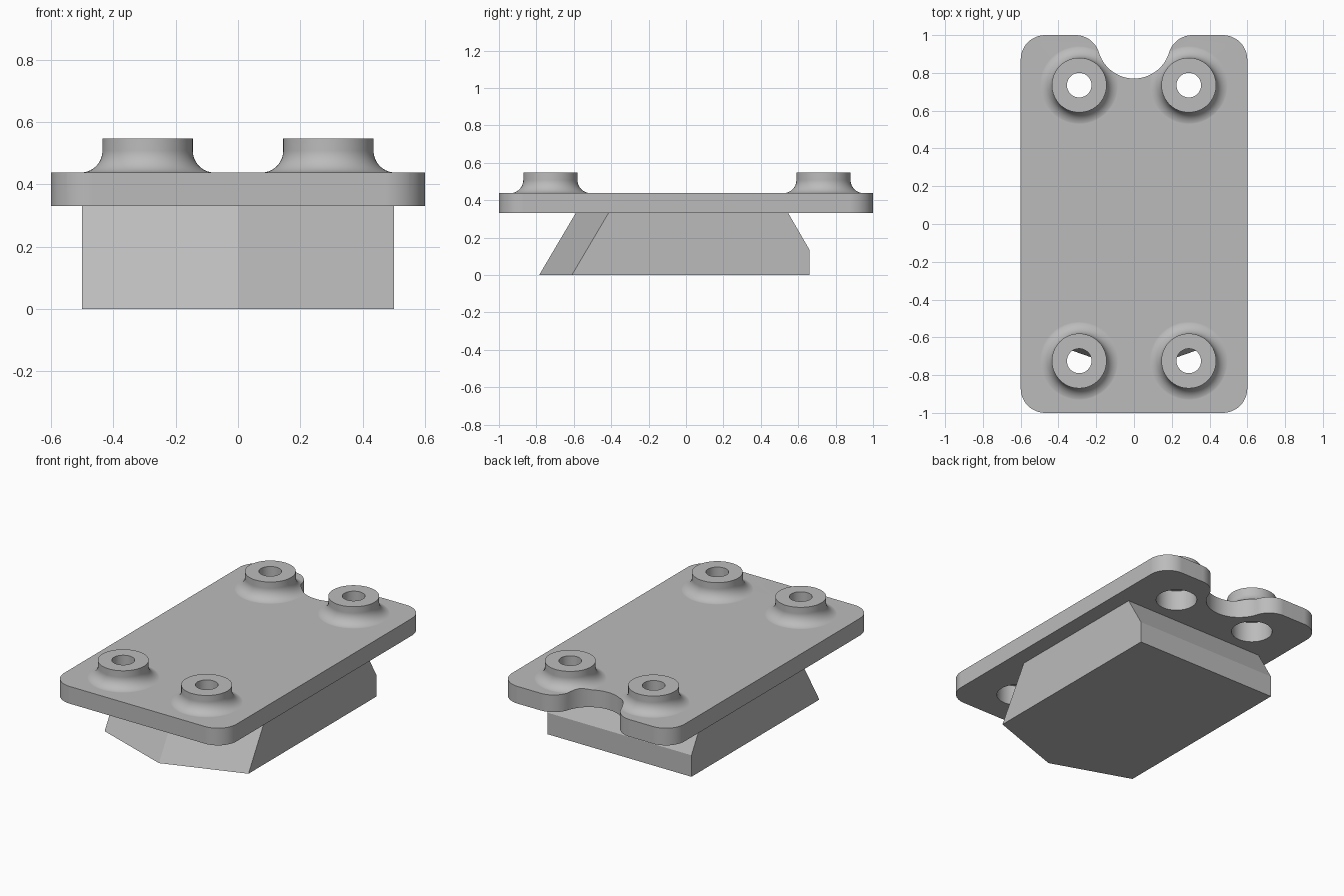
import bpy, bmesh
from math import sin, cos, pi, atan2

cube = bpy.data.objects.get("Cube")
if cube:
    bpy.data.objects.remove(cube, do_unlink=True)

grey = bpy.data.materials.new("plain grey")
grey.use_nodes = True
grey.diffuse_color = (0.5, 0.5, 0.5, 1)
grey.node_tree.nodes["Principled BSDF"].inputs["Base Color"].default_value = (0.5, 0.5, 0.5, 1)

PLATE_LOW, PLATE_TOP, BOSS_TOP = 0.33, 0.438, 0.547
CENTRES = [(x, y) for x in (-0.29, 0.29) for y in (-0.725, 0.735)]


def make(name, rings):
    """Closed loft through rings that all have the same number of points."""
    bm = bmesh.new()
    loops = [[bm.verts.new(p) for p in ring] for ring in rings]
    n = len(loops[0])
    for a, b in zip(loops, loops[1:]):
        for i in range(n):
            j = (i + 1) % n
            bm.faces.new((a[i], a[j], b[j], b[i]))
    bm.faces.new(loops[0])
    bm.faces.new(loops[-1])
    bmesh.ops.recalc_face_normals(bm, faces=bm.faces)
    mesh = bpy.data.meshes.new(name)
    bm.to_mesh(mesh)
    bm.free()
    mesh.materials.append(grey)
    ob = bpy.data.objects.new(name, mesh)
    bpy.context.collection.objects.link(ob)
    return ob


def prism(name, outline, low, high):
    return make(name, [[(x, y, z) for x, y in outline] for z in (low, high)])


def lathe(name, profile, centre, n=64):
    cx, cy = centre
    return make(name, [[(cx + r * cos(2 * pi * i / n), cy + r * sin(2 * pi * i / n), z)
                        for i in range(n)] for r, z in profile])


def arc(cx, cy, r, start, end, n=12):
    steps = [start + (end - start) * i / n for i in range(n + 1)]
    return [(cx + r * cos(a), cy + r * sin(a)) for a in steps]


def combine(target, tool, operation):
    """Apply a boolean and discard the tool."""
    tool.hide_render = True
    bpy.context.view_layer.objects.active = target
    mod = target.modifiers.new("Cut", 'BOOLEAN')
    mod.operation, mod.solver, mod.object = operation, 'EXACT', tool
    bpy.ops.object.modifier_apply(modifier=mod.name)
    bpy.data.objects.remove(tool, do_unlink=True)


# Oversized slab, trimmed to the rounded outline after the bosses are added
plate = prism("mounting_plate", [(-0.8, -1.2), (0.8, -1.2), (0.8, 1.2), (-0.8, 1.2)],
              PLATE_LOW, PLATE_TOP)

# Bosses with a concave fillet flowing into the plate
fillet = arc(0.215, PLATE_TOP + 0.0695, 0.07, 1.5 * pi, pi, 14)
for c in CENTRES:
    combine(plate, lathe("boss", [(0.215, 0.39)] + fillet + [(0.145, BOSS_TOP)], c), 'UNION')

# Right half of the outline: rounded corners and half of the notch
R, SHOULDER, NOTCH = 0.13, 0.31, 0.194
notch_y = 0.77 + NOTCH
tilt = atan2(notch_y - (1 - R), -SHOULDER)
half = arc(0.6 - R, R - 1, R, -pi / 2, 0)
half += arc(0.6 - R, 1 - R, R, 0, pi / 2)
half += arc(SHOULDER, 1 - R, R, pi / 2, tilt)
half += arc(0, notch_y, NOTCH, tilt - pi, -pi / 2)[1:]
outline = half + [(-x, y) for x, y in reversed(half[:-1])]
combine(plate, prism("outline_trim", outline, 0.2, 0.7), 'INTERSECT')

# Stepped screw holes, wide below and narrow above
for c in CENTRES:
    combine(plate, lathe("hole_cutter", [(0.12, 0.25), (0.12, 0.46), (0.065, 0.46),
                                         (0.065, 0.65)], c), 'DIFFERENCE')

bpy.ops.object.select_all(action='DESELECT')
plate.select_set(True)
bpy.context.view_layer.objects.active = plate
bpy.ops.object.shade_smooth_by_angle(angle=pi / 6)
weighted = plate.modifiers.new("Weighted normals", 'WEIGHTED_NORMAL')
weighted.keep_sharp = True


# Wedge block below: pointed sloping front, chamfered back
def block_ring(z, back):
    lean = 0.195 * z / PLATE_LOW
    return [(0, lean - 0.785, z), (0.5, lean - 0.61, z), (0.5, back, z),
            (-0.5, back, z), (-0.5, lean - 0.61, z)]


make("wedge_block", [block_ring(0, 0.66), block_ring(0.135, 0.66),
                     block_ring(PLATE_LOW, 0.547)])
